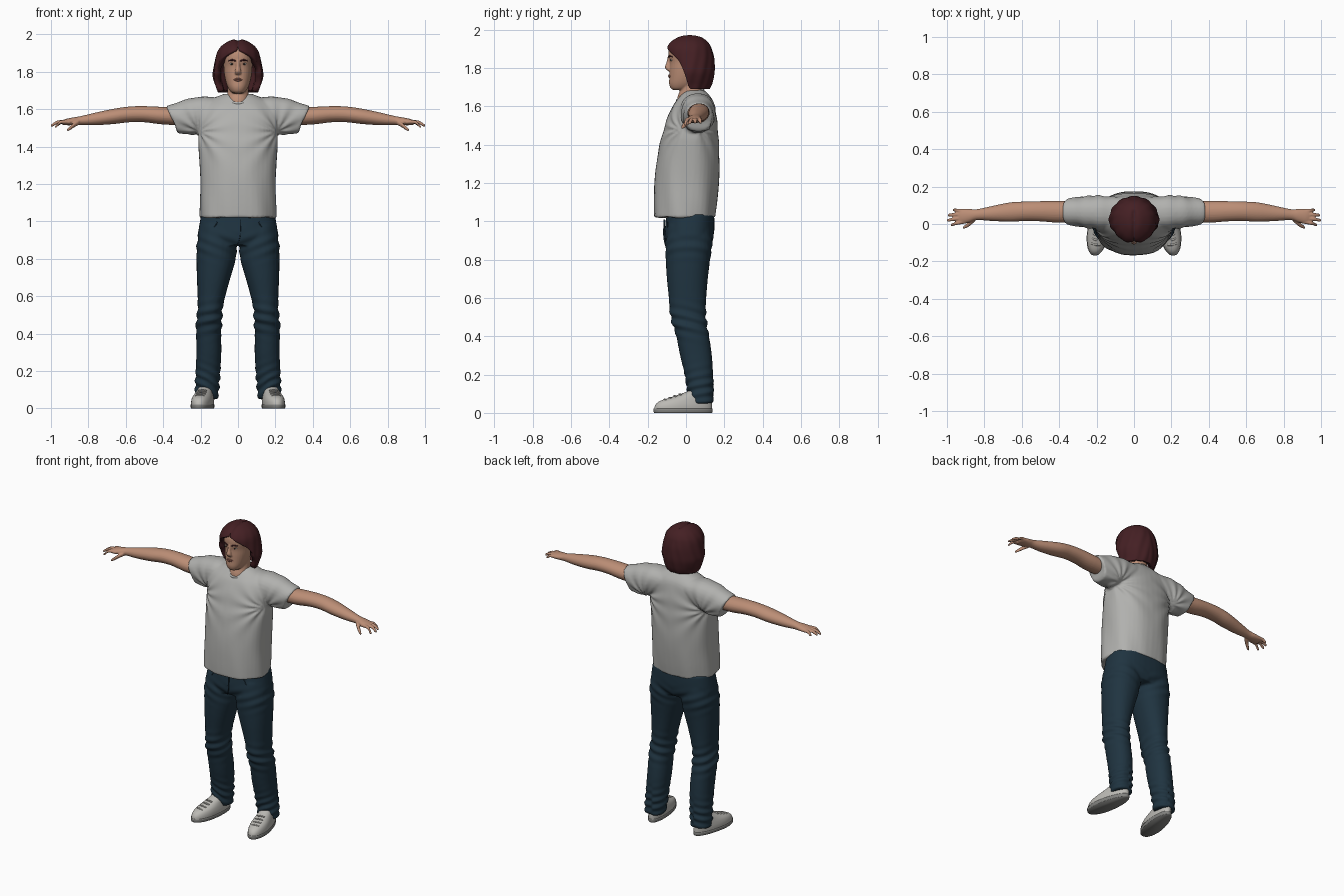
import bpy, bmesh, math
from mathutils import Vector, Matrix

if "Cube" in bpy.data.objects:
    bpy.data.objects.remove(bpy.data.objects["Cube"])


def material(name, rgb):
    m = bpy.data.materials.new(name)
    m.diffuse_color = (*rgb, 1)
    m.use_nodes = True
    m.node_tree.nodes["Principled BSDF"].inputs["Base Color"].default_value = m.diffuse_color
    return m


SKIN = material("skin", (0.50, 0.27, 0.18))
HAIR = material("dark red hair", (0.058, 0.014, 0.017))
SHIRT = material("light grey cotton", (0.44, 0.44, 0.425))
DENIM = material("dark blue denim", (0.014, 0.034, 0.052))
SHOE = material("pale shoe", (0.50, 0.49, 0.46))
SOLE = material("grey sole", (0.22, 0.22, 0.21))
LIPS = material("lips", (0.36, 0.15, 0.11))
EYE = material("eye white", (0.55, 0.52, 0.48))
IRIS = material("dark iris", (0.03, 0.02, 0.015))


def catmull(rows, steps):
    """Smoothly resample a list of section rows."""
    v = [Vector(r) for r in rows]
    out = []
    for i in range(len(v) - 1):
        p0, p1, p2, p3 = v[max(i - 1, 0)], v[i], v[i + 1], v[min(i + 2, len(v) - 1)]
        for k in range(steps):
            t = k / steps
            out.append(0.5 * (2 * p1 + (p2 - p0) * t + (2 * p0 - 5 * p1 + 4 * p2 - p3) * t * t
                              + (3 * p1 - p0 - 3 * p2 + p3) * t ** 3))
    return out + [v[-1]]


def loft(bm, rows, axis='z', side=1, n=24, power=2.2, steps=4):
    """Closed tube through (x, y, z, radius_a, radius_b) sections square to an axis."""
    ia, ib = {'x': (1, 2), 'y': (0, 2), 'z': (0, 1)}[axis]
    rings = []
    for r in catmull(rows, steps):
        ring = []
        for k in range(n):
            t = math.tau * k / n
            c, s = math.cos(t), math.sin(t)
            p = [r[0], r[1], r[2]]
            p[ia] += r[3] * math.copysign(abs(c) ** (2 / power), c)
            p[ib] += r[4] * math.copysign(abs(s) ** (2 / power), s)
            p[0] *= side
            ring.append(bm.verts.new(p))
        rings.append(ring)
    for a, b in zip(rings, rings[1:]):
        for k in range(n):
            bm.faces.new((a[k], a[(k + 1) % n], b[(k + 1) % n], b[k]))
    bm.faces.new(rings[0])
    bm.faces.new(rings[-1])
    return [v for ring in rings for v in ring]


def finish(bm, name, mat, voxel=0, smooth=4, fold=None, recalc=True):
    """Make the object; optionally fuse its pieces and press folds into it."""
    if recalc:
        bmesh.ops.recalc_face_normals(bm, faces=bm.faces)
    me = bpy.data.meshes.new(name)
    bm.to_mesh(me)
    bm.free()
    ob = bpy.data.objects.new(name, me)
    bpy.context.collection.objects.link(ob)
    if voxel:
        m = ob.modifiers.new("fuse", 'REMESH')
        m.mode, m.voxel_size = 'VOXEL', voxel
        m = ob.modifiers.new("soften", 'SMOOTH')
        m.factor, m.iterations = 0.5, smooth
        dg = bpy.context.evaluated_depsgraph_get()
        me = bpy.data.meshes.new_from_object(ob.evaluated_get(dg))
        ob.modifiers.clear()
        ob.data = me
    if fold:
        moves = [v.normal * fold(v.co) for v in me.vertices]
        for v, d in zip(me.vertices, moves):
            v.co += d
    me.materials.clear()
    me.materials.append(mat)
    me.shade_smooth()
    return ob


# Shirt: torso and sheared sleeves
bm = bmesh.new()
torso = [(1.02, -.167, .152, .205), (1.1, -.168, .163, .204), (1.2, -.165, .172, .202),
         (1.3, -.155, .175, .205), (1.4, -.138, .172, .21), (1.5, -.11, .165, .216),
         (1.56, -.09, .157, .215), (1.61, -.065, .147, .2), (1.64, -.042, .135, .17),
         (1.665, -.02, .115, .12), (1.682, .0, .1, .075)]
loft(bm, [(0, (f + b) / 2, z, w, (b - f) / 2) for z, f, b, w in torso], n=40, power=2.3)
for s in (-1, 1):
    vs = loft(bm, [(.04, .055, 1.61, .08, .055), (.13, .06, 1.59, .088, .075), (.21, .063, 1.568, .09, .097),
                   (.28, .065, 1.552, .08, .09), (.35, .066, 1.542, .071, .073)], 'x', s)
    for v in vs:
        k = min(1, max(0, (abs(v.co.x) - .18) / .16))
        v.co.x += s * k * .45 * (v.co.z - 1.54)


def shirt_fold(p):
    dx, dz = abs(p.x) - .21, p.z - 1.48
    star = math.sin(math.atan2(dz, dx) * 11 + 1) * math.exp(-math.hypot(dx, dz) / .13)
    turn = math.atan2(p.x, -p.y)
    drape = math.sin(turn * 8 + p.z * 9) * max(0, 1.4 - p.z) * min(1, abs(p.x) * 6)
    return .006 * star * min(1, math.hypot(dx, dz) / .05) + .009 * drape


finish(bm, "shirt", SHIRT, .008, 3, shirt_fold)

# Shirt collar band
bpy.ops.mesh.primitive_torus_add(major_radius=.07, minor_radius=.007, major_segments=36, minor_segments=8,
                                 location=(0, .022, 1.657), rotation=(.38, 0, 0))
collar = bpy.context.object
collar.name = "shirt_collar"
collar.scale = (1, 1.03, 1.3)
collar.data.materials.append(SHIRT)
collar.data.shade_smooth()

# Trousers: hips and two legs fused together
bm = bmesh.new()
loft(bm, [(0, .022, 1.04, .196, .125), (0, .02, .98, .207, .128), (0, .016, .92, .215, .128),
          (0, .014, .87, .2, .11)], n=40, power=2.5)
leg = [(.11, .017, .98, .09, .112), (.114, .015, .88, .106, .122), (.117, .01, .8, .105, .116),
       (.13, .007, .7, .09, .107), (.142, .008, .6, .074, .098), (.15, .01, .52, .066, .094),
       (.155, .02, .46, .069, .09), (.157, .035, .4, .067, .086), (.156, .052, .3, .067, .083),
       (.16, .067, .2, .066, .074), (.166, .077, .1, .064, .066), (.168, .08, .05, .062, .062)]
for s in (-1, 1):
    loft(bm, leg, side=s, n=28)


def denim_fold(p):
    a = math.atan2(abs(p.x) - .155, .03 - p.y)
    knee = math.exp(-((p.z - .48) / .07) ** 2) * math.sin(p.z * 110 + 2 * a)
    ankle = math.exp(-((p.z - .13) / .08) ** 2) * math.sin(p.z * 130 - 2.5 * a)
    hip = math.exp(-((p.z - .87) / .06) ** 2) * math.sin(p.z * 100 - abs(p.x) * 45)
    return .0055 * knee + .005 * ankle + .003 * hip


finish(bm, "trousers", DENIM, .008, 3, denim_fold)

# Trouser seams: fly and front pockets
bm = bmesh.new()
loft(bm, [(.012, -.113, 1.01, .002, .004), (.012, -.115, .93, .002, .004), (0, -.108, .88, .002, .004)], n=8)
for s in (-1, 1):
    loft(bm, [(.11, -.093, 1.0, .003, .004), (.13, -.091, .965, .003, .004), (.185, -.055, .94, .003, .004)],
         side=s, n=8)
finish(bm, "trouser_seams", DENIM)

# Arms with palms, fingers and thumbs
arm = [(.28, .065, 1.56, .053, .046), (.4, .065, 1.565, .058, .047), (.5, .068, 1.573, .054, .043),
       (.58, .068, 1.572, .052, .042), (.66, .064, 1.562, .052, .041), (.76, .056, 1.548, .04, .034),
       (.84, .05, 1.539, .029, .024), (.88, .045, 1.535, .036, .021), (.92, .041, 1.531, .04, .017),
       (.94, .041, 1.529, .034, .012)]
fingers = [(.918, .013, .978, -.004, 1.505), (.925, .033, .998, .02, 1.512),
           (.925, .052, .993, .048, 1.516), (.915, .069, .967, .075, 1.515)]
for s, name in ((-1, "right_arm"), (1, "left_arm")):
    bm = bmesh.new()
    loft(bm, arm, 'x', s, power=2)
    for x0, y0, x1, y1, z1 in fingers:
        loft(bm, [(x0 - .02, y0, 1.531, .011, .011), ((x0 + x1) / 2, (y0 + y1) / 2, 1.531, .010, .010),
                  (x1 - .006, y1, z1 + .003, .0085, .0085), (x1 + .002, y1, z1, .005, .005)],
             'x', s, 10, 2)
    loft(bm, [(.85, .03, 1.53, .016, .014), (.878, .004, 1.514, .015, .013),
              (.9, -.012, 1.497, .011, .011), (.914, -.02, 1.488, .006, .006)], 'x', s, 10, 2)
    finish(bm, name, SKIN, .0045, 2)

# Head, neck and nose
bm = bmesh.new()
skull = [(1.685, -.066, .0, .025), (1.695, -.08, .03, .04), (1.718, -.088, .07, .055), (1.75, -.087, .09, .066),
         (1.79, -.086, .11, .074), (1.83, -.085, .118, .077), (1.87, -.092, .122, .08),
         (1.91, -.086, .115, .075), (1.935, -.06, .09, .055), (1.95, -.02, .05, .025)]
loft(bm, [(0, (f + b) / 2, z, w, (b - f) / 2) for z, f, b, w in skull], n=32)
loft(bm, [(0, .022, 1.6, .07, .072), (0, .022, 1.65, .062, .066), (0, .03, 1.69, .057, .06),
          (0, .035, 1.75, .055, .06)], power=2)
loft(bm, [(0, -.086, 1.862, .009, .009), (0, -.09, 1.83, .011, .012), (0, -.094, 1.805, .016, .016),
          (0, -.09, 1.79, .017, .011), (0, -.084, 1.783, .01, .006)], n=14, power=2)
finish(bm, "head", SKIN, .004, 3)

# Face details: eyes, brows and lips
for s, word in ((-1, "right"), (1, "left")):
    for part, mat, loc, size in (("eye", EYE, (.031, -.075, 1.842), (.014, .006, .006)),
                                 ("iris", IRIS, (.031, -.079, 1.842), (.006, .004, .0058))):
        bm = bmesh.new()
        bmesh.ops.create_uvsphere(bm, u_segments=14, v_segments=8, radius=1,
                                  matrix=Matrix.Translation((s * loc[0], loc[1], loc[2])) @ Matrix.Diagonal((*size, 1)))
        finish(bm, f"{word}_{part}", mat)
    bm = bmesh.new()
    loft(bm, [(.012, -.088, 1.857, .004, .004), (.03, -.084, 1.863, .005, .005),
              (.05, -.07, 1.859, .005, .003)], 'x', s, 8)
    finish(bm, f"{word}_eyebrow", HAIR)
bm = bmesh.new()
for z, r in ((1.762, .0035), (1.754, .0045)):
    loft(bm, [(-.025, -.08, 1.757, .003, .001), (-.01, -.087, z, .005, r), (.01, -.087, z, .005, r),
              (.025, -.08, 1.757, .003, .001)], 'x', 1, 8)
finish(bm, "lips", LIPS)

# Hair: shell open at the face, rows are z, half width, front, back, opening angle
rows = [(1.975, .0005, .0195, .0205, 0), (1.968, .04, -.03, .065, 0), (1.945, .08, -.073, .105, 0),
        (1.92, .103, -.096, .126, 5), (1.895, .115, -.105, .136, 26), (1.86, .123, -.1, .145, 50),
        (1.82, .13, -.088, .148, 64), (1.78, .134, -.085, .148, 73), (1.745, .126, -.08, .143, 79),
        (1.715, .115, -.07, .136, 84), (1.69, .108, -.06, .124, 92)]
bm = bmesh.new()
grid, N = [], 72
for z, rx, f, b, gap in catmull(rows, 4):
    line, g = [], math.radians(max(gap, 0))
    for k in range(N + 1):
        a = g + (math.tau - 2 * g) * k / N
        wave = 1 + .016 * math.sin(13 * abs(a - math.pi) + z * 25) * min(1, (1.975 - z) / .1)
        c = math.cos(a)
        x, y = rx * wave * math.sin(a), .02 - (.02 - f if c > 0 else b - .02) * wave * c
        part = .009 * math.exp(-(x / .012) ** 2) if y < .07 and z > 1.9 else 0
        line.append(bm.verts.new((x, y, z - part)))
    grid.append(line)
for p, q in zip(grid, grid[1:]):
    for k in range(N):
        bm.faces.new((p[k], q[k], q[k + 1], p[k + 1]))
bmesh.ops.remove_doubles(bm, verts=bm.verts, dist=.0008)
hair = finish(bm, "hair", HAIR, recalc=False)
m = hair.modifiers.new("thickness", 'SOLIDIFY')
m.thickness, m.offset = .034, -1

# Shoes: soles, uppers and laces, turned outward
for s, word in ((-1, "right"), (1, "left")):
    turn = Matrix.Translation((s * .187, -.015, 0)) @ Matrix.Rotation(s * math.radians(10), 4, 'Z')

    def place(bm):
        for v in bm.verts:
            v.co.x *= 1 - .9 * max(-.05, min(.2, v.co.y))
        bm.transform(turn)

    bm = bmesh.new()
    loft(bm, [(0, 0, 0, .055, .153), (0, 0, .006, .057, .156), (0, 0, .022, .057, .156)], n=36, steps=2)
    place(bm)
    finish(bm, word + "_shoe_sole", SOLE)
    bm = bmesh.new()
    loft(bm, [(0, 0, .015, .055, .154), (0, .003, .04, .055, .151), (0, .014, .062, .051, .137),
              (0, .045, .083, .045, .104), (0, .073, .102, .04, .076), (0, .09, .118, .036, .056)], n=36)
    place(bm)
    finish(bm, word + "_shoe_upper", SHOE)
    bm = bmesh.new()
    for i in range(4):
        y, z = -.098 + .026 * i, .071 + .0092 * i
        loft(bm, [(-.024, y + .004, z - .004, .005, .004), (0, y, z, .005, .004),
                  (.024, y + .004, z - .004, .005, .004)], 'x', 1, 8)
    place(bm)
    finish(bm, word + "_shoe_laces", SHOE)
